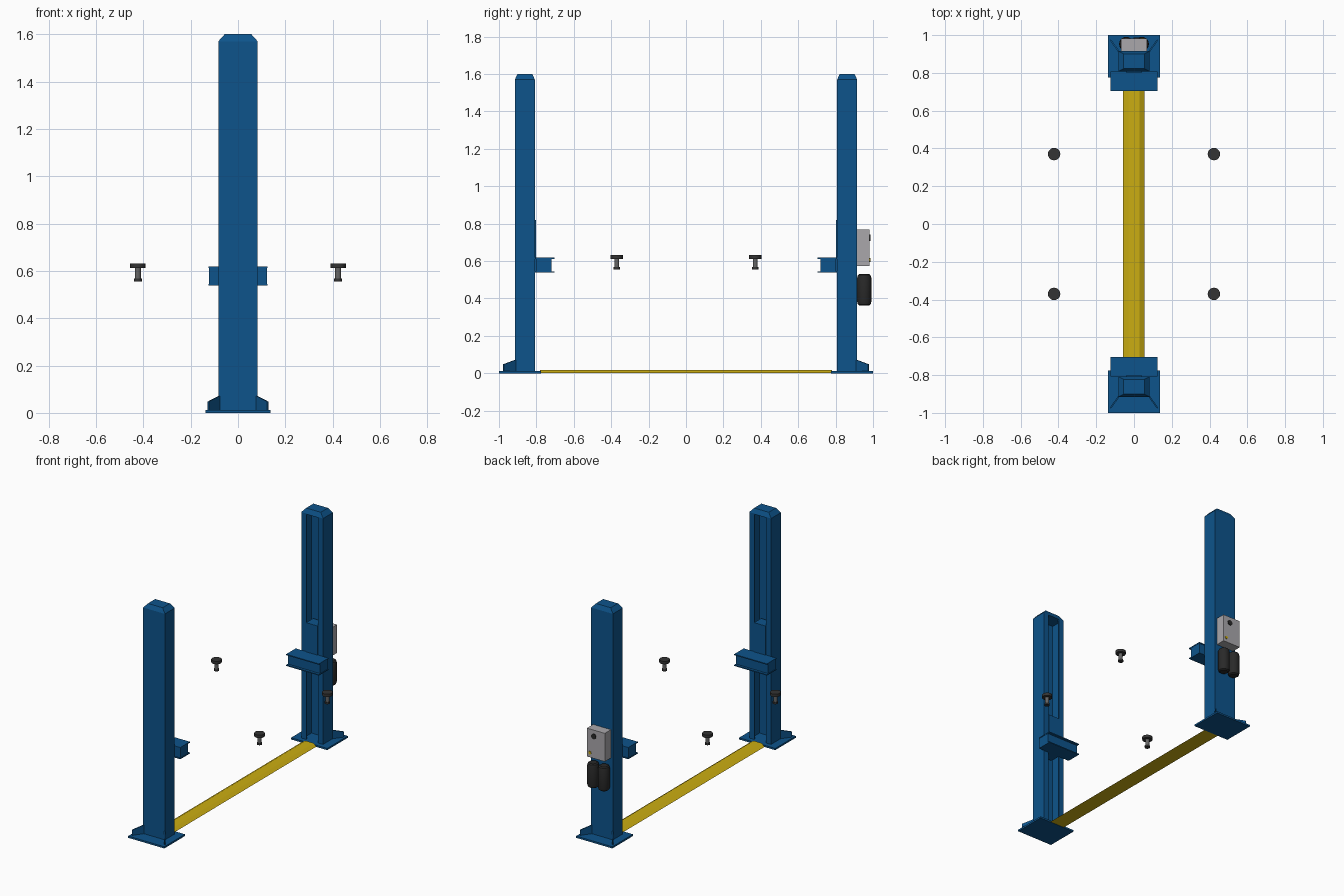
import bpy
import bmesh
from math import radians
from mathutils import Vector

cube = bpy.data.objects.get("Cube")
if cube:
    bpy.data.objects.remove(cube, do_unlink=True)


def material(name, rgb):
    m = bpy.data.materials.new(name)
    m.use_nodes = True
    m.diffuse_color = (*rgb, 1)
    m.node_tree.nodes["Principled BSDF"].inputs["Base Color"].default_value = (*rgb, 1)
    return m


BLUE = material("blue paint", (0.004, 0.088, 0.26))
YELLOW = material("yellow paint", (0.6, 0.42, 0.006))
GREY = material("light grey", (0.4, 0.39, 0.41))
STEEL = material("steel", (0.13, 0.13, 0.13))
RUBBER = material("black rubber", (0.033, 0.033, 0.033))
MOTOR = material("motor black", (0.022, 0.022, 0.022))


def finish(name, bm, mat, smooth=False):
    bmesh.ops.recalc_face_normals(bm, faces=bm.faces)
    me = bpy.data.meshes.new(name)
    bm.to_mesh(me)
    bm.free()
    me.materials.append(mat)
    ob = bpy.data.objects.new(name, me)
    bpy.context.collection.objects.link(ob)
    if smooth:
        bpy.ops.object.select_all(action='DESELECT')
        ob.select_set(True)
        bpy.context.view_layer.objects.active = ob
        bpy.ops.object.shade_smooth_by_angle(angle=radians(35))
    return ob


def prism(name, points, direction, mat):
    """Extrude a closed outline of 3D points along a direction."""
    bm = bmesh.new()
    face = bm.faces.new([bm.verts.new(p) for p in points])
    ext = bmesh.ops.extrude_face_region(bm, geom=[face])["geom"]
    bmesh.ops.translate(bm, vec=direction,
                        verts=[v for v in ext if isinstance(v, bmesh.types.BMVert)])
    return finish(name, bm, mat)


def box(name, x, y, z, mat):
    return prism(name, [(x[0], y[0], z[0]), (x[1], y[0], z[0]),
                        (x[1], y[1], z[0]), (x[0], y[1], z[0])],
                 (0, 0, z[1] - z[0]), mat)


def lathe(name, profile, centre, mat, axis='Z', sides=20):
    """Turn (radius, height) pairs about an axis through the centre."""
    bm = bmesh.new()
    verts = [bm.verts.new((r, 0, h)) for r, h in profile]
    edges = [bm.edges.new(pair) for pair in zip(verts, verts[1:])]
    bmesh.ops.spin(bm, geom=verts + edges, cent=(0, 0, 0), axis=(0, 0, 1),
                   angle=radians(360), steps=sides)
    bmesh.ops.remove_doubles(bm, verts=bm.verts, dist=0.0001)
    ob = finish(name, bm, mat, True)
    ob.location = centre
    if axis == 'Y':
        ob.rotation_euler.x = radians(-90)
    return ob


def disc(r, z0, z1):
    return [(0, z0), (r, z0), (r, z1), (0, z1)]


W, LIP, T = 0.083, 0.045, 0.01        # post half width, slot half width, wall
OUT, IN, TOP = 0.915, 0.808, 1.57     # post outer face, inner face, height

for s, side in ((-1, "front"), (1, "back")):
    # Base plate and diagonal gussets
    box(side + "_base_plate", (-0.138, 0.138), (s * 0.775, s), (0, 0.012), BLUE)
    for x, hand in ((-1, "right"), (1, "left")):
        a = Vector((x * (W - 0.004), s * (OUT - 0.004), 0))
        b = Vector((x * 0.125, s * 0.975, 0))
        n = Vector((x, -s, 0)).normalized() * 0.008
        pts = [a, b, b + Vector((0, 0, 0.048)), a + Vector((0, 0, 0.072))]
        prism(f"{side}_{hand}_gusset", [p - n / 2 for p in pts], n, BLUE)

    # Post: C channel open towards the middle
    half = [(W, OUT), (W, IN), (LIP, IN), (LIP, IN + T), (W - T, IN + T), (W - T, OUT - T)]
    outline = half + [(-x, y) for x, y in reversed(half)]
    prism(side + "_post", [(x, s * y, 0.01) for x, y in outline], (0, 0, TOP - 0.01), BLUE)

    # Tapered cap
    bm = bmesh.new()
    rings = []
    for x, y0, y1, z in ((W, IN, OUT, TOP - 0.005), (W, IN, OUT, TOP),
                         (0.056, IN + 0.014, OUT - 0.014, 1.6)):
        rings.append([bm.verts.new(p) for p in ((-x, s * y0, z), (x, s * y0, z),
                                                (x, s * y1, z), (-x, s * y1, z))])
    for lo, hi in zip(rings, rings[1:]):
        for i in range(4):
            j = (i + 1) % 4
            bm.faces.new((lo[i], lo[j], hi[j], hi[i]))
    bm.faces.new(rings[0])
    bm.faces.new(rings[-1])
    finish(side + "_post_cap", bm, BLUE)

    # Sliding carriage with its arm bracket
    box(side + "_carriage", (-LIP + 0.002, LIP - 0.002), (s * 0.803, s * 0.88),
        (0.54, 0.82), BLUE)
    box(side + "_bracket_web", (-0.123, 0.123), (s * 0.72, s * 0.803), (0.545, 0.615), BLUE)
    for z, level in ((0.538, "lower"), (0.612, "upper")):
        box(f"{side}_{level}_bracket_plate", (-0.125, 0.125), (s * 0.703, s * 0.807),
            (z, z + 0.007), BLUE)

    # Lifting pads
    for x, hand in ((-1, "right"), (1, "left")):
        c = (x * 0.423, s * 0.37, 0)
        name = f"{side}_{hand}_pad"
        lathe(name, disc(0.033, 0.612, 0.632), c, RUBBER)
        lathe(name + "_stem", disc(0.013, 0.565, 0.612), c, STEEL)
        lathe(name + "_foot", disc(0.017, 0.555, 0.567), c, RUBBER)

# Floor cable cover with sloping sides
prism("floor_cover", [(-0.058, -0.78, 0.002), (-0.03, -0.78, 0.018),
                      (0.03, -0.78, 0.018), (0.055, -0.78, 0.002)], (0, 1.56, 0), YELLOW)

# Control box with switch and button
box("control_box", (-0.068, 0.068), (0.914, 0.982), (0.573, 0.768), GREY)
lathe("control_switch", disc(0.018, 0, 0.006), (0.015, 0.981, 0.725), MOTOR, 'Y')
lathe("control_button", disc(0.01, 0, 0.005), (0.045, 0.981, 0.605), YELLOW, 'Y')

# Twin motor cylinders with rounded ends
for x, hand in ((-1, "right"), (1, "left")):
    lathe(hand + "_motor", [(0, 0.362), (0.026, 0.362), (0.034, 0.368), (0.038, 0.382),
                            (0.038, 0.51), (0.034, 0.524), (0.026, 0.53), (0, 0.53)],
          (x * 0.041, 0.953, 0), MOTOR)
